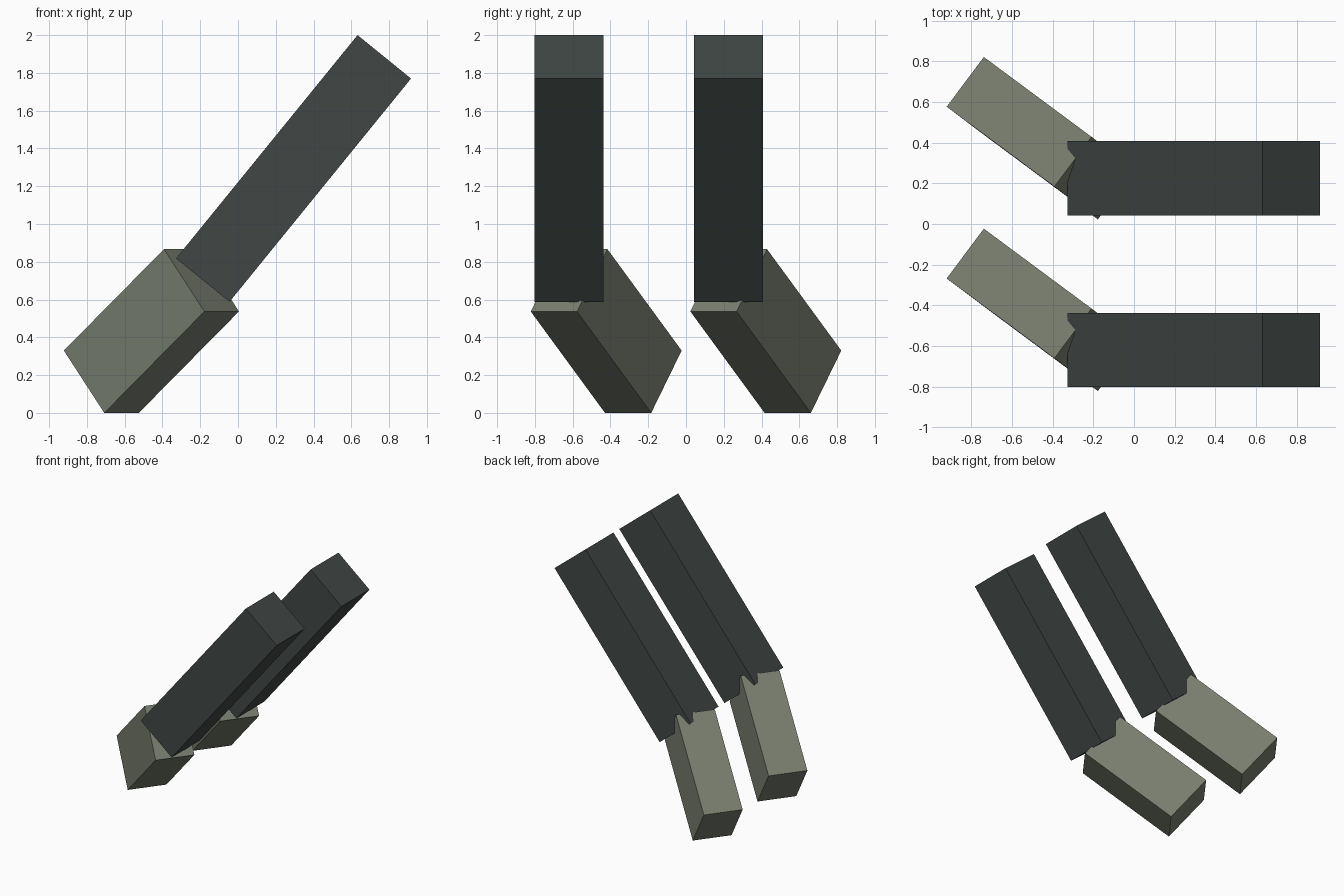
import bpy, bmesh
from mathutils import Vector

if "Cube" in bpy.data.objects:
    bpy.data.objects.remove(bpy.data.objects["Cube"])


def material(name, color):
    m = bpy.data.materials.new(name)
    m.diffuse_color = (*color, 1)
    m.use_nodes = True
    m.node_tree.nodes["Principled BSDF"].inputs["Base Color"].default_value = m.diffuse_color
    return m


def block(name, corner, width, depth, length, mat):
    """Box spanned from one corner by three edge vectors."""
    c, w, d, l = map(Vector, (corner, width, depth, length))
    bm = bmesh.new()
    bmesh.ops.create_cube(bm, size=1)
    for v in bm.verts:
        a, b, e = (k + 0.5 for k in v.co)
        v.co = c + w * a + d * b + l * e
    bmesh.ops.recalc_face_normals(bm, faces=bm.faces)
    me = bpy.data.meshes.new(name)
    bm.to_mesh(me)
    bm.free()
    me.materials.append(mat)
    ob = bpy.data.objects.new(name, me)
    bpy.context.collection.objects.link(ob)


dark = material("dark_slate", (0.052, 0.064, 0.060))
olive = material("olive_grey", (0.19, 0.21, 0.16))

for side, dy in (("left", 0.0), ("right", -0.845)):
    # Long upper bar, leaning in the xz plane
    block("upper_bar_" + side, (-0.045, 0.043 + dy, 0.588),
          (0, 0.365, 0), (-0.283, 0, 0.23), (0.961, 0, 1.182), dark)
    # Short lower block, turned about z and tilted
    block("lower_block_" + side, (-0.708, 0.416 + dy, 0),
          (0.183, 0.245, 0), (-0.214, 0.161, 0.33), (0.53, -0.393, 0.537), olive)
